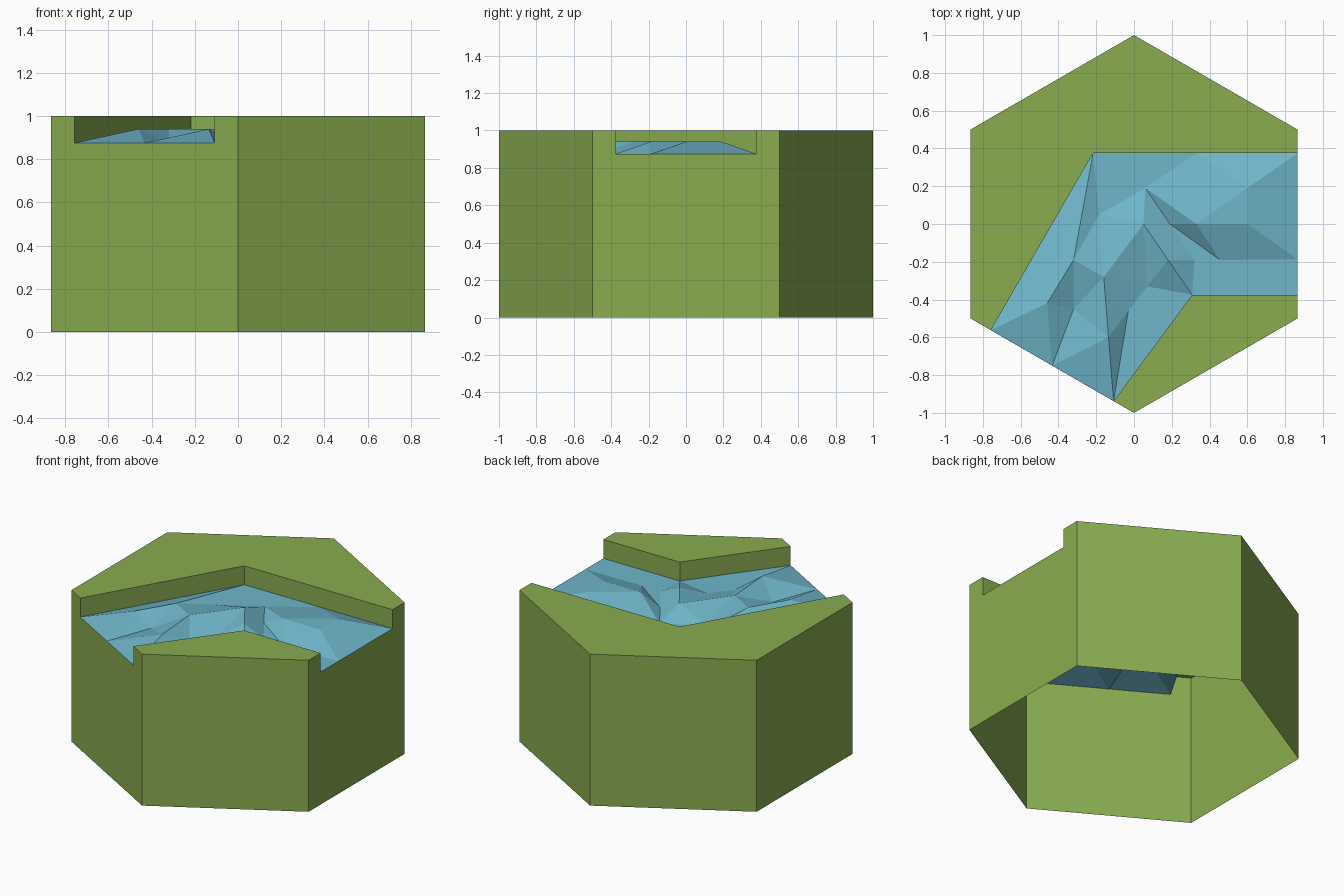
import bpy, bmesh, math
from mathutils import Vector
from mathutils.geometry import delaunay_2d_cdt

if "Cube" in bpy.data.objects:
    bpy.data.objects.remove(bpy.data.objects["Cube"])

TOP, LOW, HIGH = 1.0, 0.875, 0.94
W = math.sqrt(3) / 2


def material(name, rgb):
    m = bpy.data.materials.new(name)
    m.diffuse_color = (*rgb, 1)
    m.use_nodes = True
    m.node_tree.nodes["Principled BSDF"].inputs["Base Color"].default_value = m.diffuse_color
    return m


def make_object(name, faces, mat):
    """Build a mesh from a list of corner loops, welding shared corners."""
    bm = bmesh.new()
    for loop in faces:
        bm.faces.new([bm.verts.new(p) for p in loop])
    bmesh.ops.remove_doubles(bm, verts=bm.verts, dist=0.0005)
    me = bpy.data.meshes.new(name)
    bm.to_mesh(me)
    bm.free()
    me.materials.append(mat)
    ob = bpy.data.objects.new(name, me)
    bpy.context.collection.objects.link(ob)
    return ob


def at(points, z):
    return [(x, y, z) for x, y in points]


grass = material("grass_green", (0.246, 0.413, 0.080))
blue = material("water_blue", (0.162, 0.474, 0.597))

# Hexagon corners, counter-clockwise from the right face's lower corner
hexa = [(W, -0.5), (W, 0.5), (0, 1), (-W, 0.5), (-W, -0.5), (0, -1)]
# River banks: outer one bends at the far corner, inner one at the near corner
outer = [(W, 0.375), (-0.2165, 0.375), (-0.758, -0.5625)]
inner = [(-0.108, -0.9375), (0.308, -0.375), (W, -0.375)]
mouths = {0: (inner[2], outer[0]), 4: (outer[2], inner[0])}

# Ground shell: open underneath, side walls notched where the river leaves
faces = []
for i in range(6):
    a, b = hexa[i], hexa[(i + 1) % 6]
    loop = at([a, b], 0) + at([b], TOP)
    if i in mouths:
        p, q = mouths[i]
        loop += at([q], TOP) + at([q, p], LOW) + at([p], TOP)
    faces.append(loop + at([a], TOP))
# Grass tops on both sides of the river
faces.append(at(hexa[1:5] + outer[::-1], TOP))
faces.append(at([hexa[5], hexa[0]] + inner[::-1], TOP))
# Bank walls facing the river
for bank in (outer, inner):
    for a, b in zip(bank, bank[1:]):
        faces.append(at([a, b], LOW) + at([b, a], TOP))
make_object("hex_ground", faces, grass)

# River surface: low outline with a few raised ripples
def along(a, b, n):
    return [tuple(Vector(a).lerp(Vector(b), k / n)) for k in range(1, n)]

rim = ([inner[2]] + along(inner[2], outer[0], 4) + [outer[0], (0.6, 0.375), (0.33, 0.375)]
       + outer[1:] + along(outer[2], inner[0], 4) + inner[:2] + [(0.455, -0.375)])
crests = [(0.6, 0.19), (0.6, 0), (0.33, 0), (0.05, 0), (0.18, -0.19),
          (-0.32, -0.19), (-0.46, -0.42), (-0.16, -0.28), (-0.135, -0.6)]
dips = [(0.06, 0.19), (0.19, 0), (0.455, -0.19), (0.32, -0.19), (0.07, -0.33),
        (-0.185, 0.05), (-0.32, -0.45), (-0.03, -0.46)]
pts = rim + crests + dips
height = [LOW] * len(rim) + [HIGH] * len(crests) + [LOW] * len(dips)
n, d = len(rim), len(rim) + len(crests)
# Ridge and valley lines kept as edges
creases = [(n, n + 1), (n + 1, n + 2), (n + 2, d), (n + 2, d + 1), (d, d + 1),
           (d + 1, d + 2), (n + 3, n + 4), (n + 3, d + 3), (n + 3, d + 4),
           (n + 5, n + 6), (n + 7, n + 8), (d, n)]
vs, _, tris, orig, _, _ = delaunay_2d_cdt([Vector(p) for p in pts], creases,
                                          [list(range(n))], 1, 1e-5)
zs = [height[o[0]] if o else LOW for o in orig]
make_object("river_water", [[(vs[i].x, vs[i].y, zs[i]) for i in t] for t in tris], blue)
